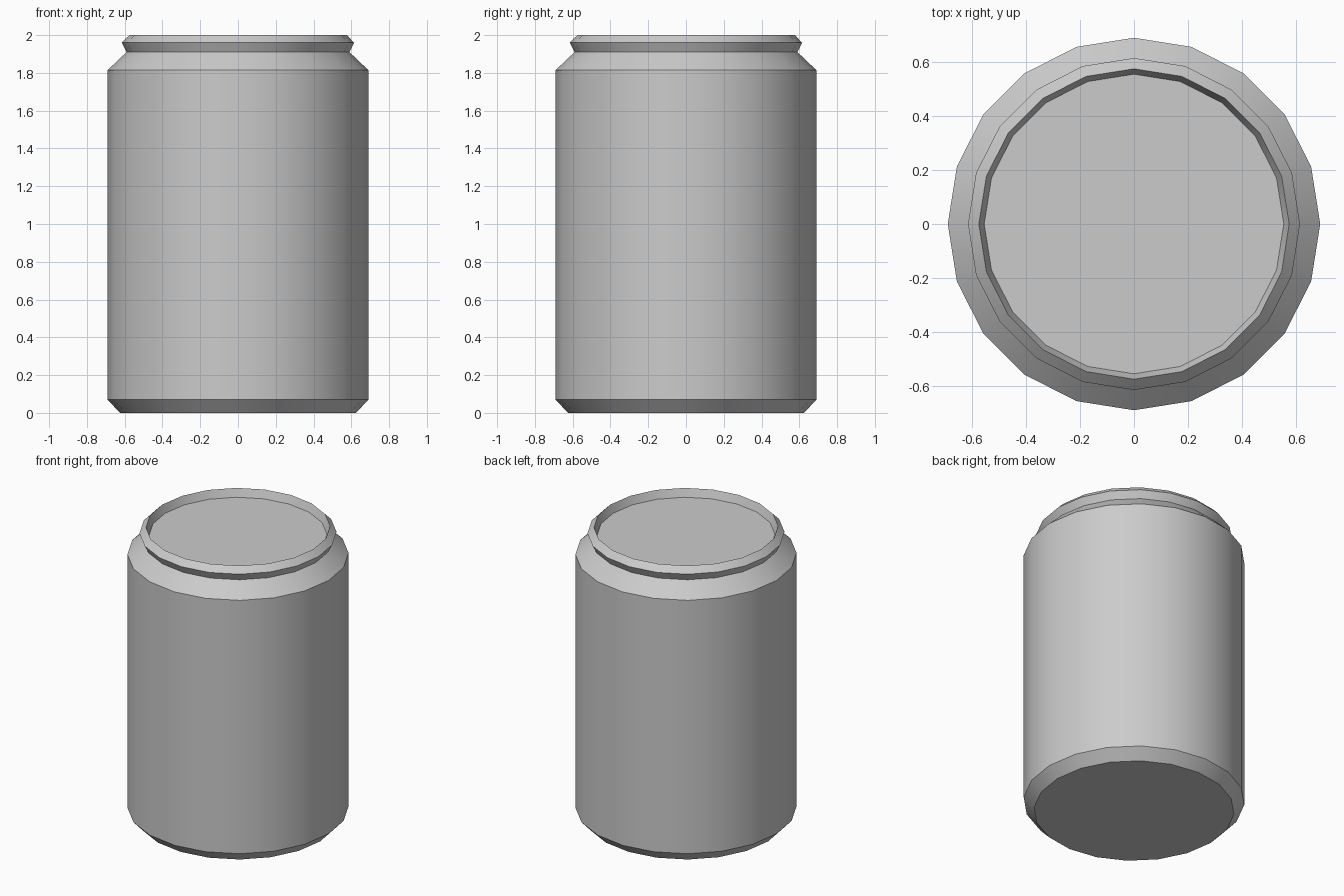
import bpy
import bmesh
from math import cos, sin, tau, radians

cube = bpy.data.objects.get("Cube")
if cube:
    bpy.data.objects.remove(cube)

SIDES = 20

# One bare metal colour
metal = bpy.data.materials.new("grey_metal")
metal.use_nodes = True
grey = (0.6, 0.6, 0.6, 1)
metal.diffuse_color = grey
metal.node_tree.nodes["Principled BSDF"].inputs["Base Color"].default_value = grey

# Profile from base to sunken lid, as (radius, height)
profile = [
    (0.625, 0.0),    # base edge
    (0.69, 0.07),    # bottom of wall
    (0.69, 1.815),   # top of wall
    (0.59, 1.91),    # neck
    (0.615, 1.96),   # rim bulge
    (0.575, 2.0),    # rim top
    (0.555, 1.945),  # lid edge
]


def lathe(name, points):
    """Turn a profile around z and cap both ends."""
    bm = bmesh.new()
    rings = [[bm.verts.new((r * cos(tau * i / SIDES), r * sin(tau * i / SIDES), z))
              for i in range(SIDES)] for r, z in points]
    for low, high in zip(rings, rings[1:]):
        for i in range(SIDES):
            j = (i + 1) % SIDES
            bm.faces.new((low[i], low[j], high[j], high[i]))
    bm.faces.new(rings[0][::-1])
    bm.faces.new(rings[-1])
    mesh = bpy.data.meshes.new(name)
    bm.to_mesh(mesh)
    bm.free()
    mesh.materials.append(metal)
    obj = bpy.data.objects.new(name, mesh)
    bpy.context.collection.objects.link(obj)
    return obj


can = lathe("can_body", profile)

# Smooth around the wall, crisp at the rim and base
bpy.ops.object.select_all(action='DESELECT')
can.select_set(True)
bpy.context.view_layer.objects.active = can
bpy.ops.object.shade_smooth_by_angle(angle=radians(30))
